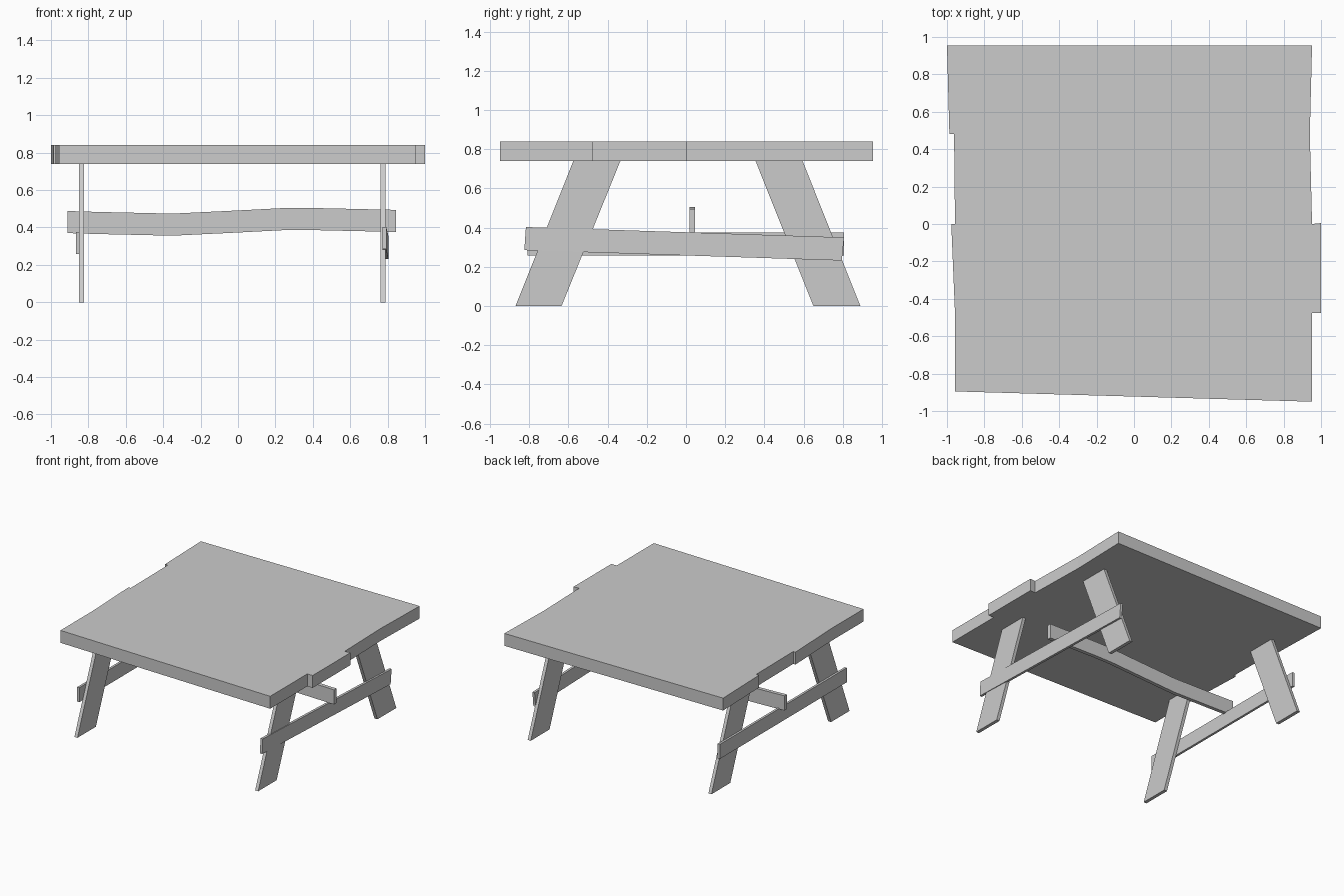
import bpy, bmesh
from mathutils import Vector

if "Cube" in bpy.data.objects:
    bpy.data.objects.remove(bpy.data.objects["Cube"])


def prism(name, profile, offset):
    """Extrude a closed planar profile along an offset vector."""
    bm = bmesh.new()
    face = bm.faces.new([bm.verts.new(p) for p in profile])
    ext = bmesh.ops.extrude_face_region(bm, geom=[face])
    moved = [v for v in ext["geom"] if isinstance(v, bmesh.types.BMVert)]
    bmesh.ops.translate(bm, verts=moved, vec=Vector(offset))
    bmesh.ops.recalc_face_normals(bm, faces=bm.faces)
    mesh = bpy.data.meshes.new(name)
    bm.to_mesh(mesh)
    bm.free()
    obj = bpy.data.objects.new(name, mesh)
    bpy.context.collection.objects.link(obj)
    return obj


# Table top: uneven plank ends form one stepped outline
outline = [(-1.0, 0.955), (0.952, 0.955), (0.94, 0.48), (0.952, 0.0),
           (1.0, 0.005), (1.0, -0.477), (0.952, -0.477), (0.952, -0.95),
           (-0.957, -0.895), (-0.957, -0.48), (-0.977, 0.0), (-0.957, 0.0),
           (-0.962, 0.48), (-0.987, 0.48)]
prism("table_top", [(x, y, 0.74) for x, y in outline], (0, 0, 0.1))

# Splayed plank legs, one pair at each end
back = [(0.355, 0.74), (0.595, 0.74), (0.89, 0), (0.65, 0)]
front = [(-0.575, 0.74), (-0.335, 0.74), (-0.635, 0), (-0.87, 0)]
for side, x in (("left", -0.85), ("right", 0.762)):
    for end, profile in (("back", back), ("front", front)):
        prism(f"{end}_{side}_leg", [(x, y, z) for y, z in profile], (0.027, 0, 0))

# Cross braces on the outer faces of the legs (the right one sits crooked)
prism("left_brace", [(-0.867, -0.81, 0.258), (-0.867, 0.807, 0.258),
                     (-0.867, 0.807, 0.375), (-0.867, -0.81, 0.375)], (0.019, 0, 0))
prism("right_brace", [(0.773, -0.825, 0.285), (0.785, 0.795, 0.232),
                      (0.785, 0.807, 0.35), (0.773, -0.817, 0.403)], (0.02, 0, 0))

# Long warped stretcher under the top
spine = [(-0.912, 0.37), (-0.75, 0.365), (-0.35, 0.356), (0.0, 0.373), (0.25, 0.386),
         (0.4, 0.386), (0.845, 0.376)]
lower = [(x, 0.017, z) for x, z in spine]
upper = [(x, 0.017, z + 0.118) for x, z in reversed(spine)]
prism("stretcher", lower + upper, (0, 0.03, 0))
